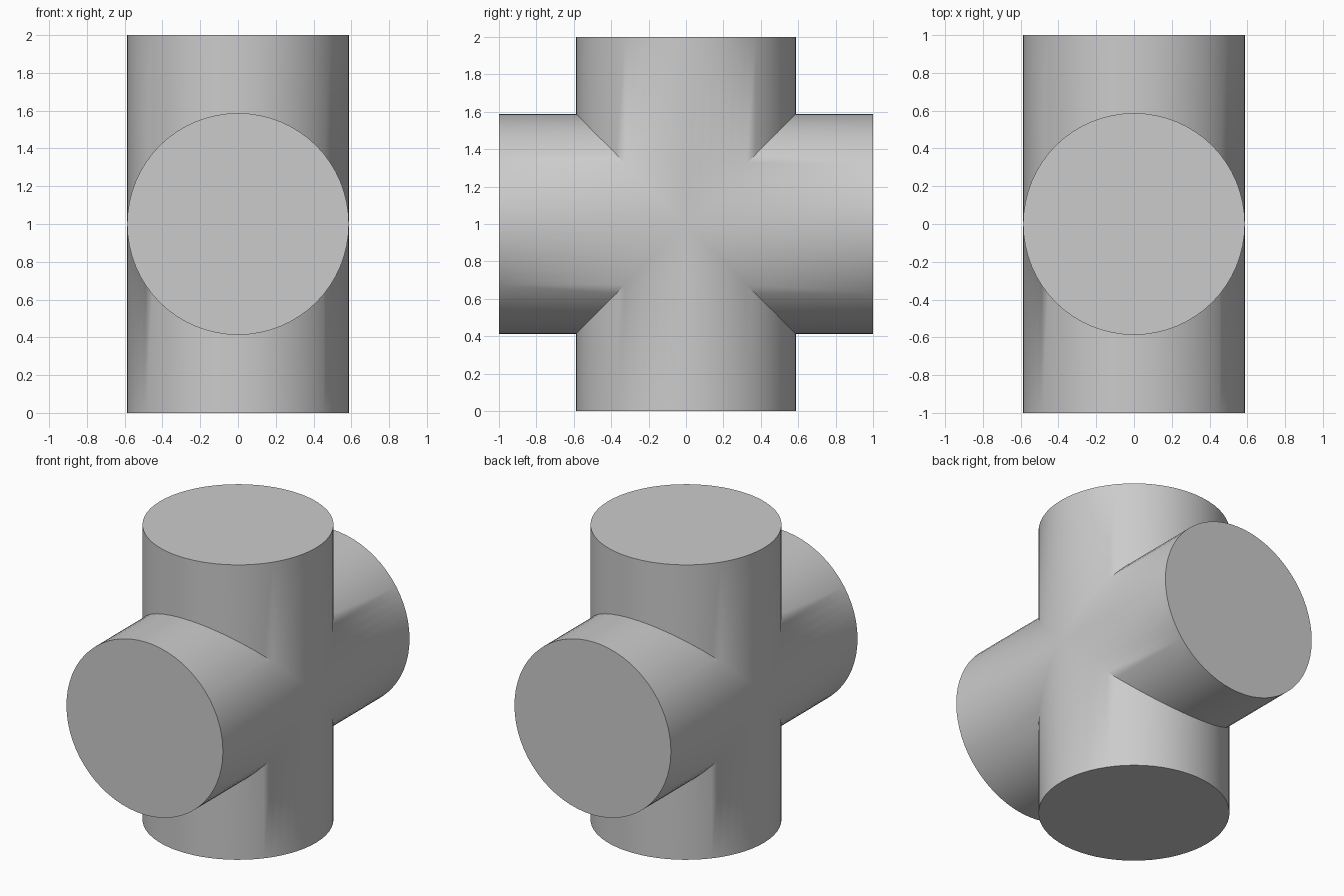
import bpy, bmesh
from math import sin, cos, pi, radians
from mathutils import Matrix, Vector

cube = bpy.data.objects.get("Cube")
if cube:
    bpy.data.objects.remove(cube)

RADIUS, HALF, SIDES = 0.587, 1.0, 64
CENTRE = Vector((0, 0, 1))

grey = bpy.data.materials.new("plain_grey")
grey.use_nodes = True
colour = (0.6, 0.6, 0.6, 1)
grey.diffuse_color = colour
grey.node_tree.nodes["Principled BSDF"].inputs["Base Color"].default_value = colour

bm = bmesh.new()


def add_arm(turn):
    """A capped round arm, mitred at 45 degrees where it meets its neighbours."""
    rot = Matrix.Rotation(turn, 3, 'X')
    outer, inner = [], []
    for i in range(SIDES):
        a = 2 * pi * i / SIDES
        x, y = RADIUS * cos(a), RADIUS * sin(a)
        outer.append(bm.verts.new(rot @ Vector((x, y, HALF)) + CENTRE))
        inner.append(bm.verts.new(rot @ Vector((x, y, abs(y))) + CENTRE))
    for i in range(SIDES):
        j = (i + 1) % SIDES
        bm.faces.new((inner[i], inner[j], outer[j], outer[i]))
    bm.faces.new(outer)


# Four arms: up, front, down, back
for quarter in range(4):
    add_arm(quarter * pi / 2)

# Weld the mitred seams into one closed skin
bmesh.ops.remove_doubles(bm, verts=bm.verts, dist=0.0001)
bmesh.ops.recalc_face_normals(bm, faces=bm.faces)

mesh = bpy.data.meshes.new("pipe_cross")
bm.to_mesh(mesh)
bm.free()
mesh.materials.append(grey)
cross = bpy.data.objects.new("pipe_cross", mesh)
bpy.context.collection.objects.link(cross)

bpy.ops.object.select_all(action='DESELECT')
cross.select_set(True)
bpy.context.view_layer.objects.active = cross
bpy.ops.object.shade_smooth_by_angle(angle=radians(45))
